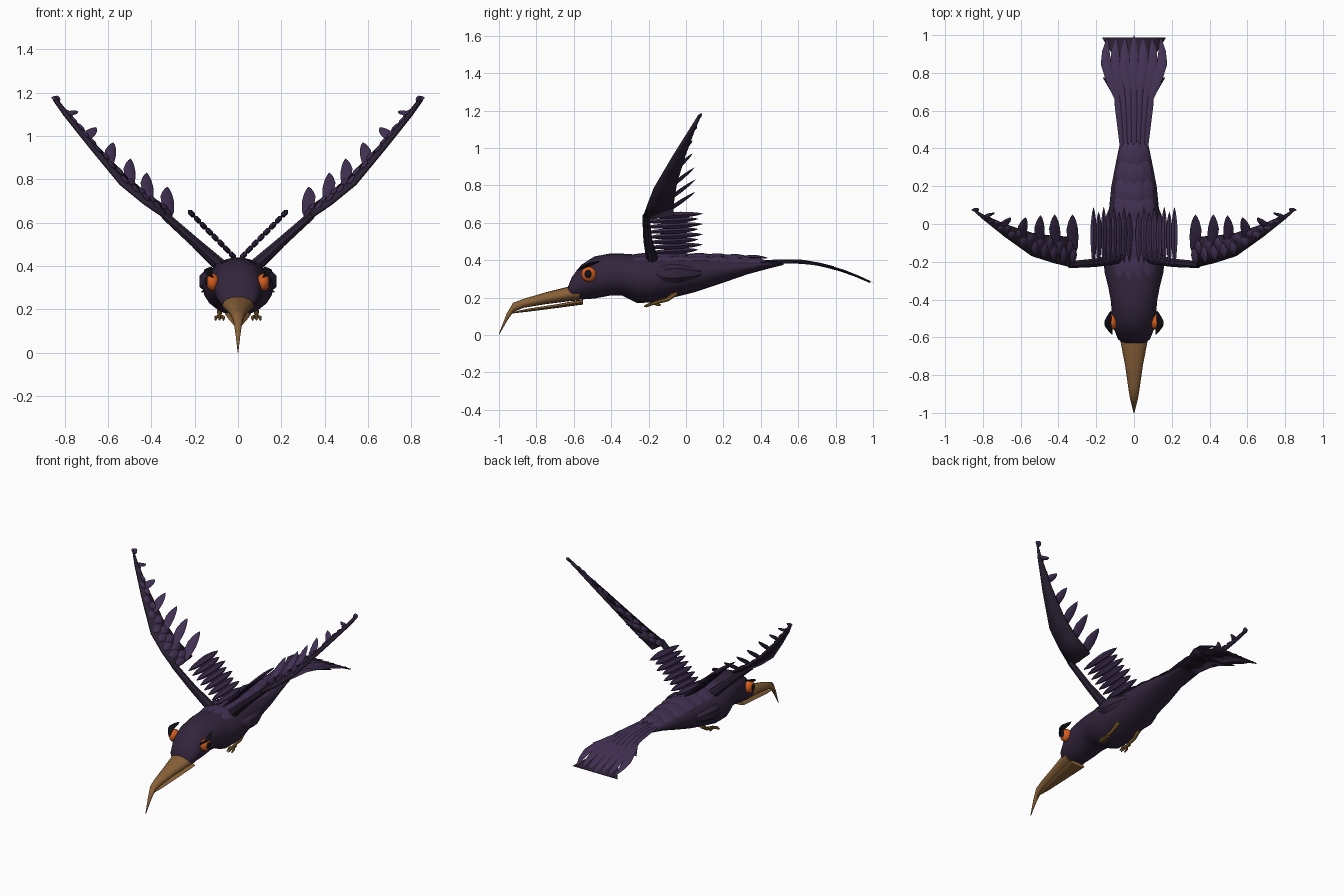
import bpy, bmesh, math
from mathutils import Vector as V

if "Cube" in bpy.data.objects:
    bpy.data.objects.remove(bpy.data.objects["Cube"])


def material(name, rgb):
    m = bpy.data.materials.new(name)
    m.diffuse_color = (*rgb, 1)
    m.use_nodes = True
    m.node_tree.nodes["Principled BSDF"].inputs["Base Color"].default_value = m.diffuse_color
    return m


BODY = material("dark plum", (0.032, 0.019, 0.045))
FEATHER = material("violet feather", (0.052, 0.030, 0.085))
WING = material("wing shadow plum", (0.024, 0.015, 0.033))
BEAK = material("horn brown", (0.25, 0.12, 0.04))
LEG = material("ochre leg", (0.25, 0.13, 0.035))
ORANGE = material("eye orange", (0.65, 0.11, 0.015))
BLACK = material("black", (0.006, 0.005, 0.008))


def finish(bm, name, mat, mirror=False, thick=0, angle=40):
    bmesh.ops.recalc_face_normals(bm, faces=bm.faces[:])
    me = bpy.data.meshes.new(name)
    bm.to_mesh(me)
    bm.free()
    ob = bpy.data.objects.new(name, me)
    bpy.context.collection.objects.link(ob)
    me.materials.append(mat)
    bpy.ops.object.select_all(action='DESELECT')
    ob.select_set(True)
    bpy.context.view_layer.objects.active = ob
    bpy.ops.object.shade_smooth_by_angle(angle=math.radians(angle))
    if thick:
        sol = ob.modifiers.new("Thickness", 'SOLIDIFY')
        sol.thickness, sol.offset = thick, 0
    if mirror:
        ob.modifiers.new("Mirror", 'MIRROR')
    return ob


def skin(bm, rings):
    """Join rings of equal vertex count and cap both ends."""
    rings = [[bm.verts.new(p) for p in r] for r in rings]
    n = len(rings[0])
    for a, b in zip(rings, rings[1:]):
        for i in range(n):
            j = (i + 1) % n
            bm.faces.new((a[i], a[j], b[j], b[i]))
    bm.faces.new(rings[0])
    bm.faces.new(rings[-1])


def loft(bm, stations, n=20):
    """Stations: y, bottom z, top z, half width."""
    angs = [2 * math.pi * i / n for i in range(n)]
    skin(bm, [[(w * math.cos(a), y, (lo + hi) / 2 + (hi - lo) / 2 * math.sin(a))
               for a in angs] for y, lo, hi, w in stations])


def leaf(bm, points, width, thick):
    """Feather spindle along a path; width is the half-width vector."""
    points = [V(p) for p in points]
    width = V(width)
    nrm = (points[-1] - points[0]).cross(width).normalized() * thick
    shape = [(0, .12), (.15, .6), (.4, .95), (.6, 1), (.8, .7), (.92, .38), (1, .03)]
    rings = []
    for t, s in shape:
        f = t * (len(points) - 1)
        i = min(int(f), len(points) - 2)
        c = points[i].lerp(points[i + 1], f - i)
        rings.append([c + width * s * math.cos(a) + nrm * s * math.sin(a)
                      for a in (k * math.pi / 3 for k in range(6))])
    skin(bm, rings)


def tube(bm, points, radii, n=8):
    points = [V(p) for p in points]
    rings = []
    for i, p in enumerate(points):
        d = (points[min(i + 1, len(points) - 1)] - points[max(i - 1, 0)]).normalized()
        u = d.cross(V((0.3, 0.2, 1))).normalized()
        v = d.cross(u)
        rings.append([p + (u * math.cos(a) + v * math.sin(a)) * radii[i]
                      for a in (2 * math.pi * k / n for k in range(n))])
    skin(bm, rings)


# Body and head in one loft
bm = bmesh.new()
loft(bm, [(-.63, .20, .26, .055), (-.61, .19, .31, .085), (-.56, .19, .375, .105),
          (-.49, .195, .42, .117), (-.41, .21, .435, .122), (-.34, .21, .435, .135),
          (-.26, .17, .43, .155), (-.18, .175, .43, .163), (-.08, .197, .43, .15),
          (.05, .23, .428, .135), (.2, .28, .42, .12), (.33, .325, .405, .095),
          (.43, .352, .395, .074), (.52, .375, .39, .06)])
finish(bm, "body", BODY)

# Upper beak with the hooked tip, and thin lower beak
bm = bmesh.new()
loft(bm, [(-.57, .185, .27, .078), (-.63, .18, .258, .07), (-.75, .165, .228, .047),
          (-.87, .145, .193, .03), (-.925, .122, .172, .021), (-.96, .07, .112, .012),
          (-1, .0, .008, .002)], 16)
finish(bm, "upper_beak", BEAK)
bm = bmesh.new()
loft(bm, [(-.55, .163, .19, .06), (-.7, .143, .163, .042), (-.85, .124, .14, .024),
          (-.93, .115, .122, .006)], 12)
finish(bm, "lower_beak", BEAK)

# Eyes: orange ball, black pupil and slanted brow
for name, mat, c, sc in (("eye", ORANGE, (.117, -.52, .325), (.03, .041, .041)),
                         ("pupil", BLACK, (.137, -.522, .326), (.014, .022, .024))):
    bm = bmesh.new()
    bmesh.ops.create_uvsphere(bm, u_segments=16, v_segments=10, radius=1)
    for v in bm.verts:
        v.co = V(c) + V((v.co.x * sc[0], v.co.y * sc[1], v.co.z * sc[2]))
    finish(bm, name, mat, True)
bm = bmesh.new()
leaf(bm, [(.115, -.585, .345), (.143, -.53, .372), (.122, -.46, .395)], (.018, 0, .006), .008)
finish(bm, "brow", BLACK, True)

# Legs and toes tucked under the belly
bm = bmesh.new()
tube(bm, [(.08, -.05, .225), (.085, -.10, .19), (.085, -.175, .17)], [.014, .012, .009])
for dx, y, z in ((-.018, -.215, .15), (0, -.225, .152), (.018, -.215, .15), (0, -.135, .16)):
    tube(bm, [(.085, -.17, .17), (.085 + dx, (y - .17) / 2, .163), (.085 + dx, y, z)],
         [.008, .008, .004], 6)
finish(bm, "leg", LEG, True)

# Wing arm
bm = bmesh.new()
tube(bm, [(.08, -.18, .40), (.2, -.205, .51), (.34, -.215, .635)], [.032, .024, .02])
finish(bm, "wing_arm", WING, True)

# Wing blade between the leading and trailing edges
lead = [V(p) for p in ((.32, -.232, .615), (.43, -.205, .69), (.54, -.17, .78),
                       (.68, -.07, .95), (.80, .025, 1.10), (.85, .07, 1.17))]
trail = [V(p) for p in ((.30, -.07, .645), (.42, -.065, .725), (.53, -.05, .82),
                        (.67, -.005, .965), (.79, .045, 1.105), (.845, .075, 1.175))]
bm = bmesh.new()
a = [bm.verts.new(p) for p in lead]
b = [bm.verts.new(p) for p in trail]
for i in range(len(a) - 1):
    bm.faces.new((a[i], a[i + 1], b[i + 1], b[i]))
finish(bm, "wing_blade", WING, True, thick=.018)


def along(edge, t):
    f = t * (len(edge) - 1)
    i = min(int(f), len(edge) - 2)
    return edge[i].lerp(edge[i + 1], f - i)


# Flight feathers rising off the trailing edge
bm = bmesh.new()
tips = [(.325, .05, .765), (.42, .05, .83), (.495, .045, .895), (.575, .035, .97),
        (.655, .035, 1.04), (.74, .06, 1.115), (.83, .085, 1.185)]
for i, tip in enumerate(tips):
    t = i / 6 * .95
    base = along(lead, t).lerp(along(trail, t), .5)
    k = 1 - .35 * i / 6
    leaf(bm, [base, base.lerp(V(tip), .5) + V((.01, 0, .0)), tip],
         (.031 * k, 0, .01 * k), .008)
finish(bm, "flight_feathers", FEATHER, True)

# Overlapping coverts on the inside of the blade
bm = bmesh.new()
for i in range(9):
    for r in range(2):
        t = .03 + i * .09 + r * .04
        p = along(lead, t).lerp(along(trail, t), .1 + r * .3)
        q = along(lead, t).lerp(along(trail, t), .62 + r * .3)
        up = V((-.009, 0, .009))
        leaf(bm, [p + up, q + up], (.018, 0, .018), .008)
finish(bm, "wing_coverts", FEATHER, True)

# Inner feathers in a rising row beside the back
bm = bmesh.new()
for i in range(8):
    x, z = .025 + i * .027, .448 + i * .0275
    leaf(bm, [(x, -.2 - .004 * i, z - .008), (x, -.06, z), (x, .065 + .025 * (i % 2), z + .008)],
         (.017, 0, .017), .013)
finish(bm, "inner_feathers", FEATHER, True)

# Scale feathers over the back
bm = bmesh.new()
for r in range(7):
    y = -.3 + r * .095
    w = .13 - .055 * max(0, y) / .3
    n = 5 if r % 2 else 4
    for k in range(n):
        f = (k / (n - 1) * 2 - 1) * .62
        top = .43 - .05 * max(0, y) ** 1.2
        z = top - .1 + .1 * math.sqrt(1 - f * f)
        leaf(bm, [(f * w, y, z - .002), (f * w, y + .09, z + .004), (f * w, y + .17, z - .006)],
             (.032, 0, -.032 * f * .7), .007)
finish(bm, "back_feathers", FEATHER)

# Flank feathers
bm = bmesh.new()
leaf(bm, [(.13, -.19, .33), (.16, -.08, .33), (.12, .1, .33)], (0, 0, .05), .03)
finish(bm, "flank_feather", BODY, True)


# Tail: two overlapping fans following the drooping curve
def tail_z(y):
    return .39 - .11 * (max(0, y - .62) / .38) ** 1.6


bm = bmesh.new()
for k in range(-3, 4):
    x = k / 3
    ys = (.34, .5, .65, .8)
    leaf(bm, [(x * w, y, tail_z(y) + .008 - .003 * abs(k))
              for y, w in zip(ys, (.06, .068, .085, .105))], (.02, 0, 0), .007)
    ys = (.62, .75, .87, .985)
    leaf(bm, [(x * w, y, tail_z(y) + .002 * (k % 2))
              for y, w in zip(ys, (.075, .12, .155, .14))], (.028, 0, 0), .006)
finish(bm, "tail_feathers", FEATHER)

# Thin webs under each tail fan
for name, outline in (("upper_tail_web", ((.45, .068), (.6, .082), (.68, .11), (.775, .165))),
                      ("lower_tail_web", ((.72, .09), (.82, .105), (.9, .115), (.985, .168)))):
    bm = bmesh.new()
    rows = [[bm.verts.new((s * w, y, tail_z(y) - .006)) for s in (-1, 1)] for y, w in outline]
    for p, q in zip(rows, rows[1:]):
        bm.faces.new((p[0], p[1], q[1], q[0]))
    finish(bm, name, WING, thick=.006)

# Centre quill reaching the tail end
bm = bmesh.new()
leaf(bm, [(0, y, tail_z(y)) for y in (.72, .82, .91, 1.0)], (.02, 0, 0), .005)
finish(bm, "tail_centre_feather", FEATHER)
